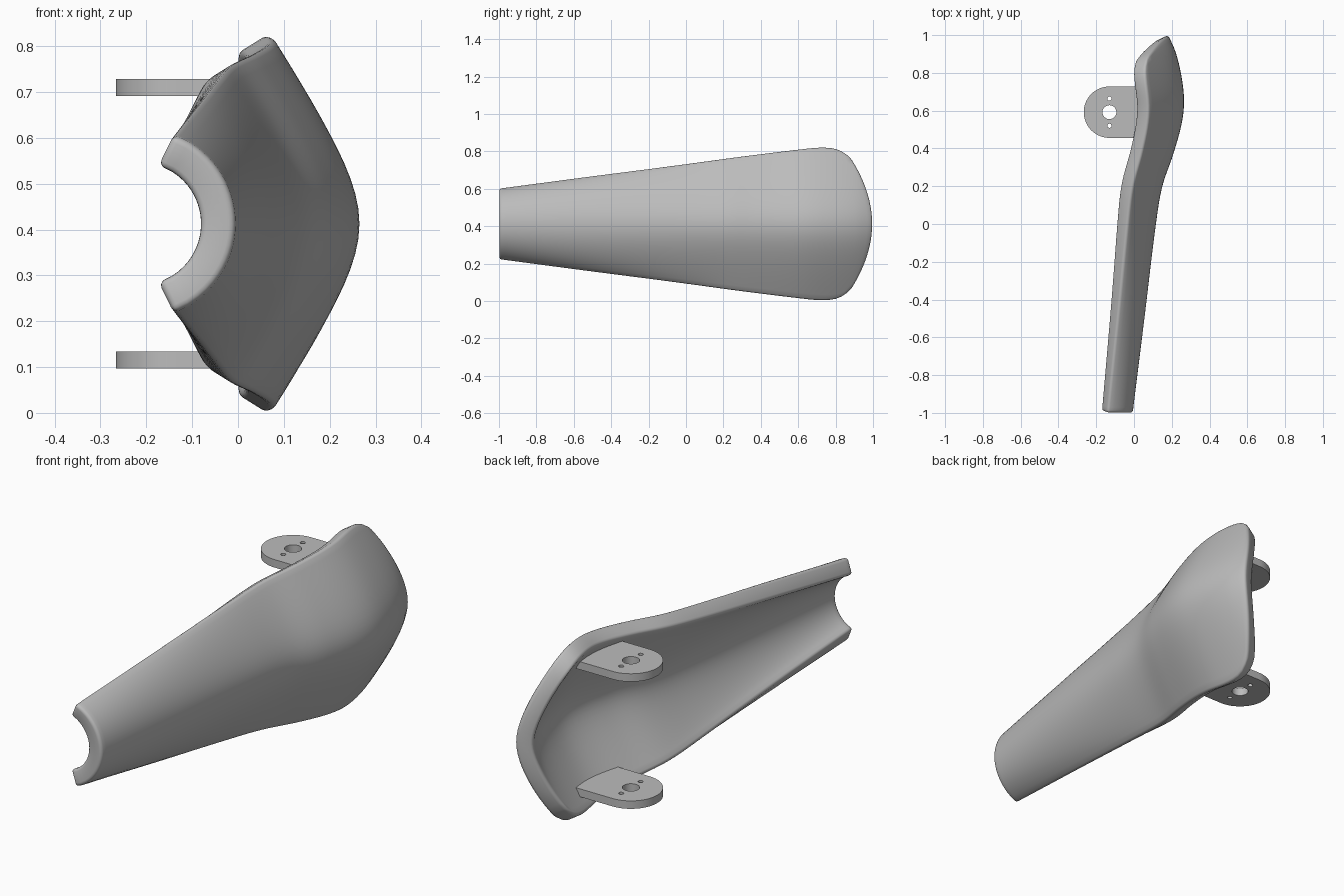
import bpy, bmesh, math

cube = bpy.data.objects.get("Cube")
if cube:
    bpy.data.objects.remove(cube, do_unlink=True)

MID = 0.4125  # height of the mirror plane

grey = bpy.data.materials.new("plain_grey")
grey.use_nodes = True
grey.diffuse_color = (0.5, 0.5, 0.5, 1)
grey.node_tree.nodes["Principled BSDF"].inputs["Base Color"].default_value = (0.5, 0.5, 0.5, 1)


def smooth_curve(points):
    """Cubic interpolation through (position, value) points."""
    n = len(points)

    def slope(i):
        a, b = points[max(i - 1, 0)], points[min(i + 1, n - 1)]
        return (b[1] - a[1]) / (b[0] - a[0])

    def value(p):
        i = 0
        while i < n - 2 and p > points[i + 1][0]:
            i += 1
        (p0, v0), (p1, v1) = points[i], points[i + 1]
        d = p1 - p0
        t = (p - p0) / d
        return (v0 * (2*t**3 - 3*t**2 + 1) + slope(i) * d * (t**3 - 2*t**2 + t)
                + v1 * (3*t**2 - 2*t**3) + slope(i + 1) * d * (t**3 - t**2))
    return value


# Ridge line seen from above, and half height seen from the side
ridge = smooth_curve([(-1, -0.007), (-0.5, 0.055), (0, 0.116), (0.2, 0.15), (0.37, 0.208),
                      (0.53, 0.252), (0.65, 0.265), (0.79, 0.25), (0.92, 0.217), (1, 0.18)])
half_height = smooth_curve([(-1, 0.193), (-0.5, 0.26), (0, 0.325), (0.3, 0.365), (0.6, 0.402),
                            (0.72, 0.413), (0.8, 0.406), (0.85, 0.383), (0.89, 0.345)])
CORNER = 0.89


def surface_x(y, z):
    """Outer surface: round at the narrow end, a soft ridge at the wide end."""
    h = half_height(min(y, CORNER))
    r = 1.066 * h
    arc = r - math.sqrt(r * r - z * z)
    fold = 0.1 * (math.sqrt(1 + (z / 0.15) ** 2) - 1)
    w = max(0, (0.25 - y) / 1.25) ** 1.3
    return ridge(y) - w * arc - (1 - w) * fold


def finish(obj):
    obj.data.materials.clear()
    obj.data.materials.append(grey)
    bpy.ops.object.select_all(action='DESELECT')
    obj.select_set(True)
    bpy.context.view_layer.objects.active = obj


# Shell: a grid sheet, thickened inwards with a rounded rim
ROWS, COLS = 64, 24
bm = bmesh.new()
grid = []
for i in range(ROWS + 1):
    v = i / ROWS
    row = []
    for j in range(COLS + 1):
        s = 2 * j / COLS - 1
        z_end = s * half_height(CORNER)
        y_end = 1 - (1 - CORNER) * (z_end / half_height(CORNER)) ** 2
        y = -1 + (y_end + 1) * v
        z = s * half_height(-1 + (CORNER + 1) * v)
        row.append(bm.verts.new((surface_x(y, z), y, MID + z)))
    grid.append(row)
for i in range(ROWS):
    for j in range(COLS):
        bm.faces.new((grid[i][j], grid[i + 1][j], grid[i + 1][j + 1], grid[i][j + 1]))
mesh = bpy.data.meshes.new("shell")
bm.to_mesh(mesh)
bm.free()
shell = bpy.data.objects.new("shell", mesh)
bpy.context.collection.objects.link(shell)
finish(shell)
thick = shell.modifiers.new("thickness", 'SOLIDIFY')
thick.thickness = 0.076
thick.offset = -1
rim = shell.modifiers.new("rounded_rim", 'BEVEL')
rim.width = 0.014
rim.segments = 3
rim.limit_method = 'ANGLE'
rim.angle_limit = math.radians(50)
rim.use_clamp_overlap = False
bpy.ops.object.modifier_apply(modifier="thickness")
bpy.ops.object.modifier_apply(modifier="rounded_rim")
bpy.ops.object.shade_smooth_by_angle(angle=math.radians(40))


# Mounting tabs: rounded plates with one large and two small holes
def arc_points(cx, cy, r, start, end, n):
    return [(cx + r * math.cos(start + (end - start) * k / n),
             cy + r * math.sin(start + (end - start) * k / n)) for k in range(n + 1)]


HX, HY, R = -0.13, 0.592, 0.136
outline = arc_points(HX, HY, R, math.pi / 2, 1.5 * math.pi, 32) + [(0.07, HY - R), (0.07, HY + R)]
holes = [arc_points(HX, HY + dy, r, 0, 2 * math.pi, 24)[:-1]
         for dy, r in ((0, 0.037), (0.072, 0.011), (-0.072, 0.011))]

for name, side in (("upper_tab", 1), ("lower_tab", -1)):
    curve = bpy.data.curves.new(name, 'CURVE')
    curve.dimensions = '2D'
    curve.fill_mode = 'BOTH'
    curve.extrude = 0.0185
    for loop in [outline] + holes:
        spline = curve.splines.new('POLY')
        spline.points.add(len(loop) - 1)
        for point, (x, y) in zip(spline.points, loop):
            point.co = (x, y, 0, 1)
        spline.use_cyclic_u = True
    tab = bpy.data.objects.new(name, curve)
    tab.location.z = MID + side * 0.297
    bpy.context.collection.objects.link(tab)
    finish(tab)
    bpy.ops.object.convert(target='MESH')
    tab = bpy.context.object
    # Join the caps to the walls so the plate is one solid
    bm = bmesh.new()
    bm.from_mesh(tab.data)
    bmesh.ops.remove_doubles(bm, verts=bm.verts, dist=0.0001)
    bmesh.ops.recalc_face_normals(bm, faces=bm.faces)
    bm.to_mesh(tab.data)
    bm.free()
    bpy.ops.object.shade_smooth_by_angle(angle=math.radians(40))
